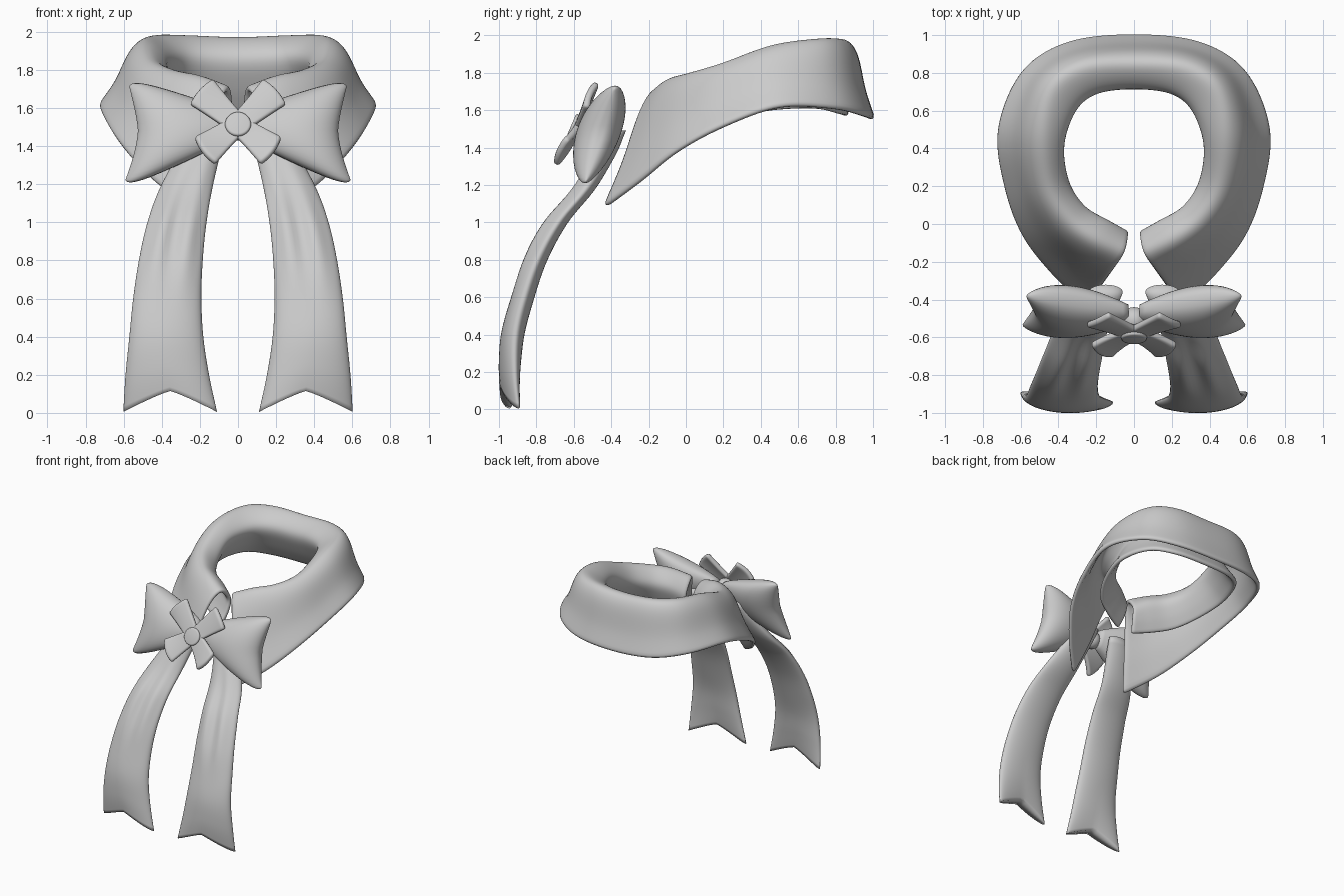
import bpy, bmesh, math
from mathutils import Vector, Matrix

if "Cube" in bpy.data.objects:
    bpy.data.objects.remove(bpy.data.objects["Cube"])


def spline(pts, t):
    """Catmull-Rom through pts (tuples of any length), t in 0..1"""
    n = len(pts) - 1
    f = min(max(t, 0), 1) * n
    i = min(int(f), n - 1)
    f -= i
    b, c = pts[i], pts[i + 1]
    a = pts[i - 1] if i else [2 * p - q for p, q in zip(b, c)]
    d = pts[i + 2] if i + 2 <= n else [2 * q - p for p, q in zip(b, c)]
    return [0.5 * (2 * q + (r - p) * f + (2 * p - 5 * q + 4 * r - s) * f * f
                   + (3 * q - p - 3 * r + s) * f ** 3) for p, q, r, s in zip(a, b, c, d)]


def surface(name, fn, nu, nv, closed=False, mirror=True, thick=0.0):
    """Grid surface from fn(u, v); optionally a capped tube, mirrored, thickened"""
    bm = bmesh.new()
    cols = nv if closed else nv + 1
    g = [[bm.verts.new(fn(i / nu, j / nv)) for j in range(cols)] for i in range(nu + 1)]
    for i in range(nu):
        for j in range(nv):
            k = (j + 1) % cols
            bm.faces.new((g[i][j], g[i][k], g[i + 1][k], g[i + 1][j]))
    if closed:  # caps bridge the front half of the section to the back half
        for row in (g[0], g[-1]):
            for j in range(nv // 2):
                loop = [row[j], row[j + 1], row[nv - j - 1], row[-j]]
                bm.faces.new(list(dict.fromkeys(loop)))
    bmesh.ops.recalc_face_normals(bm, faces=bm.faces)
    return finish(name, bm, mirror, thick)


def finish(name, bm, mirror=False, thick=0.0):
    me = bpy.data.meshes.new(name)
    bm.to_mesh(me)
    bm.free()
    ob = bpy.data.objects.new(name, me)
    bpy.context.collection.objects.link(ob)
    if mirror:
        m = ob.modifiers.new("Mirror", 'MIRROR')
        m.use_mirror_merge = False
    if thick:
        s = ob.modifiers.new("Solidify", 'SOLIDIFY')
        s.thickness = thick
        s.offset = 0
        ob.modifiers.new("Subsurf", 'SUBSURF').levels = 1
    me.polygons.foreach_set("use_smooth", [True] * len(me.polygons))
    return ob


# Folded collar: (inner x,y) (crest x,y,z) (outer x,y,z) stand bottom z, stand flare
stations = [
    (0, .73, 0, .835, 1.955, 0, .995, 1.55, 1.57, .5),
    (.2, .705, .26, .815, 1.965, .35, .955, 1.565, 1.58, .5),
    (.32, .61, .42, .70, 1.965, .59, .80, 1.605, 1.61, .45),
    (.385, .42, .47, .46, 1.93, .715, .50, 1.615, 1.60, .4),
    (.36, .22, .44, .20, 1.835, .68, .20, 1.51, 1.55, .35),
    (.27, .08, .34, .03, 1.785, .59, -.05, 1.375, 1.49, .3),
    (.14, .0, .20, -.08, 1.755, .44, -.25, 1.215, 1.44, .22),
    (.035, -.06, .05, -.15, 1.70, .25, -.44, 1.075, 1.41, .15),
]


def section(s, side):
    ix, iy, cx, cy, cz, ex, ey, ez, bz, fl = s
    i, c, e = Vector((ix, iy, cz - .09)), Vector((cx, cy, cz)), Vector((ex, ey, ez))
    b = i.lerp(e, fl)
    b.z = bz
    out = Vector((ex - ix, ey - iy, 0)).normalized()
    row = [b, i.lerp(b, .5) - out * .02, i, c,
           c.lerp(e, .22) + out * .03 + Vector((0, 0, .03)), c.lerp(e, .62) + out * .01, e]
    return [(p.x * side, p.y, p.z) for p in row]


rows = [section(s, -1) for s in stations[:0:-1]] + [section(s, 1) for s in stations]
flat = [[c for p in r for c in p] for r in rows]


def collar(u, v):
    r = spline(flat, u)
    return spline([r[k:k + 3] for k in range(0, len(r), 3)], v)


surface("collar", collar, 70, 24, mirror=False, thick=.035)

# Hanging ribbon tails, padded: z, back y, inner x, outer x
tail_rows = [(1.49, -.31, .06, .24), (1.2, -.475, .13, .40), (1.0, -.635, .165, .475),
             (.8, -.745, .185, .52), (.6, -.815, .192, .55), (.4, -.865, .182, .57),
             (.2, -.885, .152, .59), (.005, -.895, .11, .602)]


def tail(u, v):
    z, y, xi, xo = spline(tail_rows, u)
    a = 2 * math.pi * v
    w, s = math.cos(a), math.sin(a)
    low = max(0, (u - .6) / .4)
    full = (1 - .35 * low ** 3) * min(1, .7 + 6 * u)
    y -= .05 * (1 - low ** 2) + .05 * (1 - w) / 2 * low ** 2
    y += s * (.072 if s < 0 else .055) * full - .025 * low ** 2 * (1 - w * w)
    if s < 0:  # soft pleats on the front
        y += .018 * math.exp(-((u - .32) / .17) ** 2) * math.cos(w * 2 * math.pi) * (1 - w * w)
    z += .11 * (1 - abs(w) ** 1.15) * low ** 1.5
    return (xi + (xo - xi) * (1 + w) / 2, y, z)


surface("ribbon_tail", tail, 44, 48, closed=True)


# Puffed bow loops with rounded ends
def bow(u, v):
    u = 1 - (1 - u) ** 1.8
    a = 2 * math.pi * v
    c, s = math.cos(a), math.sin(a)
    end = .525 + .065 * abs(c) ** 1.5 - (.02 if c > 0 else 0) * c * c
    x = .03 + (end - .03) * u
    rnd = math.sqrt(max(0, 1 - u ** 9))
    h = .06 + (.215 if c > 0 else .24) * u ** .85 - .045 * (1 - rnd)
    t = (.045 + .075 * math.sin(math.pi * u * .8)) * (.12 + .88 * rnd)
    z = 1.51 - .03 * u + c * h
    sy = math.copysign(abs(s) ** .8, s)
    y = -.455 - .03 * (1 - u) + (z - 1.48) * .31 + sy * t
    return (x, y, z)


surface("bow_loop", bow, 34, 40, closed=True)


# Four flared petals around the knot
def petal_fn(angle, length, flare):
    d = Vector((math.cos(angle), math.sin(angle)))
    n = Vector((-d.y, d.x))

    def fn(u, v):
        w = 2 * v - 1
        r = .01 + length * u - .015 * w * w * u
        p = d * r + n * w * (.055 + .035 * u ** 1.3)
        return (p.x, -.58 + .42 * p.y - flare * u * u + .015 * w * w * u, 1.51 + p.y)
    return fn


for nm, ang, ln, fl in (("upper_petal", 42, .265, .01), ("lower_petal", -38, .225, .045)):
    surface(nm, petal_fn(math.radians(ang), ln, fl), 10, 8, thick=.038)

# Round button and the knot behind it
bm = bmesh.new()
tilt = Matrix.Rotation(math.radians(90 - 23), 4, 'X')
bmesh.ops.create_cone(bm, cap_ends=True, segments=40, radius1=.068, radius2=.068, depth=.05,
                      matrix=Matrix.Translation((0, -.59, 1.51)) @ tilt)
button = finish("button", bm)
bev = button.modifiers.new("Bevel", 'BEVEL')
bev.width = .012
bev.segments = 3

bm = bmesh.new()
bmesh.ops.create_uvsphere(bm, u_segments=24, v_segments=16, radius=.07,
                          matrix=Matrix.Translation((0, -.51, 1.5)))
finish("knot", bm)
